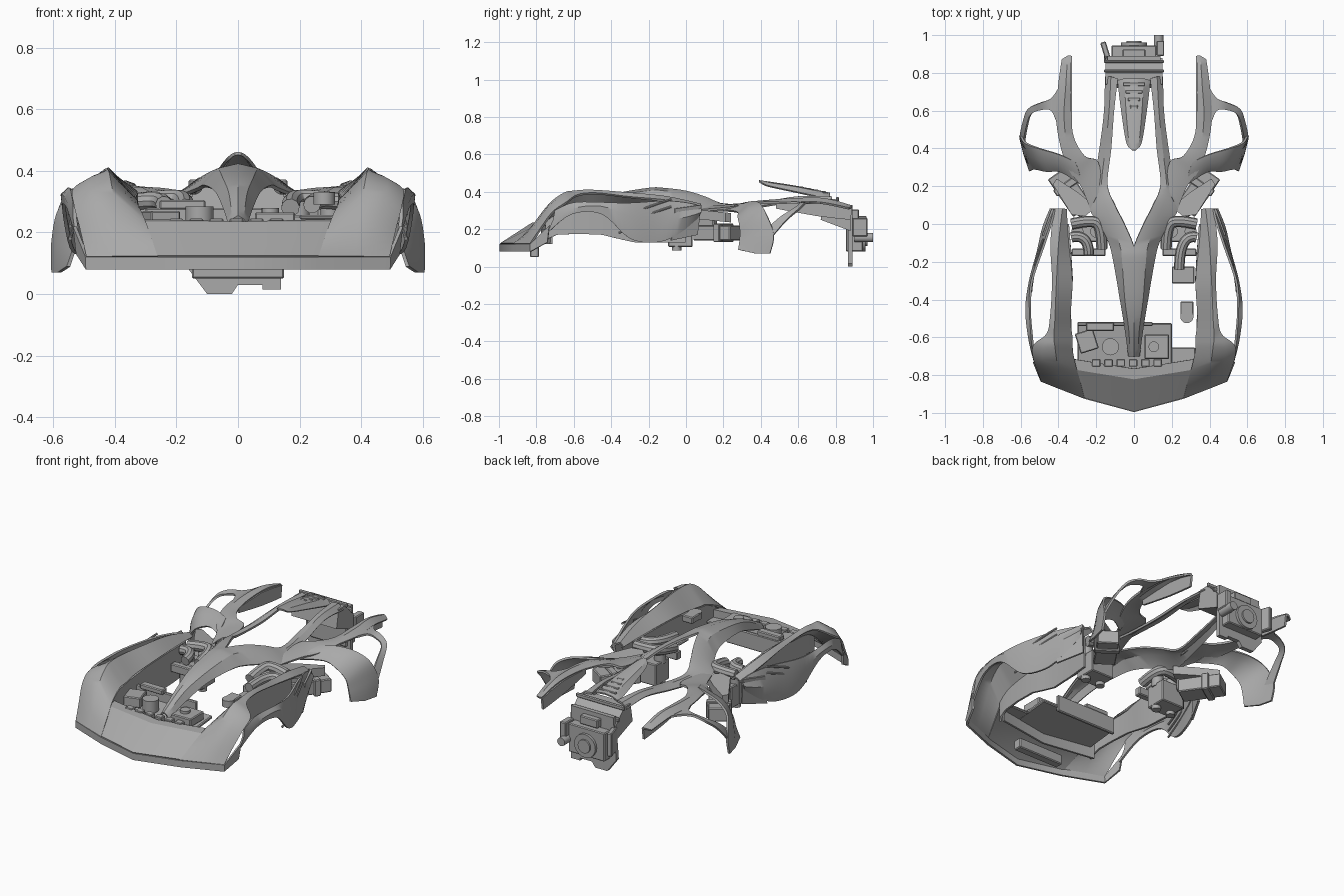
import bpy, bmesh, math
from mathutils import Matrix, Vector

old = bpy.data.objects.get("Cube")
if old:
    bpy.data.objects.remove(old, do_unlink=True)

grey = bpy.data.materials.new("plain grey")
grey.use_nodes = True
grey.diffuse_color = (.4, .4, .4, 1)
grey.node_tree.nodes["Principled BSDF"].inputs["Base Color"].default_value = (.4, .4, .4, 1)


def finish(ob, mirror=False, thick=0, bevel=0):
    """Apply material, modifiers and shading."""
    bpy.ops.object.select_all(action='DESELECT')
    ob.select_set(True)
    bpy.context.view_layer.objects.active = ob
    bpy.ops.object.convert(target='MESH')
    if not ob.data.materials:
        ob.data.materials.append(grey)
    if mirror:
        ob.modifiers.new("mirror", 'MIRROR')
    if thick:
        shell = ob.modifiers.new("shell", 'SOLIDIFY')
        shell.thickness = thick
        shell.offset = 0
    if bevel:
        edge = ob.modifiers.new("edge", 'BEVEL')
        edge.width = bevel
        edge.segments = 1
    bpy.ops.object.convert(target='MESH')
    bpy.ops.object.shade_smooth_by_angle(angle=math.radians(32))
    return ob


def mesh_object(name, bm):
    mesh = bpy.data.meshes.new(name)
    bmesh.ops.recalc_face_normals(bm, faces=bm.faces[:])
    bm.to_mesh(mesh)
    bm.free()
    ob = bpy.data.objects.new(name, mesh)
    bpy.context.collection.objects.link(ob)
    return ob


def spline(a, b, c, d, t):
    return (2*b + (c - a)*t + (2*a - 5*b + 4*c - d)*t*t + (3*b - a - 3*c + d)*t**3) / 2


def loft(name, rows, steps=5, thick=.012):
    """Smooth mirrored skin through rows of points, creased along the columns."""
    rows = [[Vector(p) for p in row] for row in rows]
    padded = [rows[0]] + rows + [rows[-1]]
    skin = []
    for i in range(len(rows) - 1):
        for s in range(steps):
            skin.append([spline(*q, s / steps) for q in zip(*padded[i:i + 4])])
    skin.append(rows[-1])
    bm = bmesh.new()
    grid = [[bm.verts.new((max(0, p.x), p.y, p.z)) for p in row] for row in skin]
    for r, n in zip(grid, grid[1:]):
        for k in range(len(r) - 1):
            bm.faces.new((r[k], r[k + 1], n[k + 1], n[k]))
    return finish(mesh_object(name, bm), True, thick)


def box(name, at, size, turn=0, tilt=0, mirror=False, bevel=.005):
    bm = bmesh.new()
    m = Matrix.Translation(at) @ Matrix.Rotation(turn, 4, 'Z') @ Matrix.Rotation(tilt, 4, 'X')
    bmesh.ops.create_cube(bm, size=1, matrix=m @ Matrix.Diagonal((*size, 1)))
    return finish(mesh_object(name, bm), mirror, 0, bevel)


def drum(name, at, radius, depth, axis='Z', mirror=False):
    bm = bmesh.new()
    m = Matrix.Translation(at)
    if axis == 'Y':
        m = m @ Matrix.Rotation(math.pi / 2, 4, 'X')
    bmesh.ops.create_cone(bm, cap_ends=True, segments=20, radius1=radius, radius2=radius,
                          depth=depth, matrix=m)
    return finish(mesh_object(name, bm), mirror)


def prism(name, outline, start, end, place, mirror=False):
    """Extrude a flat outline; place turns (u, v, depth) into a position."""
    bm = bmesh.new()
    a, b = [[bm.verts.new(place(u, v, d)) for u, v in outline] for d in (start, end)]
    bm.faces.new(a)
    bm.faces.new(b)
    for i in range(len(a)):
        j = (i + 1) % len(a)
        bm.faces.new((a[i], a[j], b[j], b[i]))
    return finish(mesh_object(name, bm), mirror)


def tube(name, points, radius, mirror=False):
    data = bpy.data.curves.new(name, 'CURVE')
    data.dimensions = '3D'
    data.bevel_depth = radius
    data.bevel_resolution = 3
    data.use_fill_caps = True
    s = data.splines.new('NURBS')
    s.points.add(len(points) - 1)
    for p, co in zip(s.points, points):
        p.co = (*co, 1)
    s.use_endpoint_u = True
    s.order_u = 3
    s.resolution_u = 6
    ob = bpy.data.objects.new(name, data)
    bpy.context.collection.objects.link(ob)
    return finish(ob, mirror)


# Nose: pointed bumper lip, sloping centre panel and ledge
loft("bumper_lip", [
    [(0, -.99, .08), (0, -.99, .12)],
    [(.26, -.92, .08), (.26, -.92, .12)],
    [(.49, -.83, .08), (.49, -.83, .12)],
    [(.52, -.74, .13), (.53, -.73, .22)]], steps=1)
loft("nose_panel", [
    [(0, -.99, .12), (0, -.82, .23), (0, -.77, .23), (0, -.77, .12)],
    [(.27, -.915, .12), (.31, -.77, .23), (.32, -.72, .24), (.32, -.72, .12)]], steps=1)

# Front fenders: inner edge, crest, shoulder and slot edge, running back
loft("front_fender_top", [
    [(.26, -.92, .12), (.38, -.874, .12), (.44, -.85, .12), (.49, -.83, .12)],
    [(.285, -.83, .19), (.39, -.8, .24), (.46, -.79, .24), (.51, -.77, .21)],
    [(.31, -.75, .25), (.41, -.72, .34), (.48, -.72, .33), (.53, -.71, .29)],
    [(.33, -.66, .29), (.42, -.65, .39), (.48, -.65, .37), (.53, -.64, .34)],
    [(.33, -.6, .3), (.425, -.6, .4), (.44, -.59, .39), (.46, -.58, .38)],
    [(.34, -.5, .31), (.42, -.5, .405), (.43, -.5, .4), (.44, -.48, .39)],
    [(.33, -.3, .33), (.41, -.3, .39), (.42, -.3, .38), (.43, -.3, .37)],
    [(.35, -.1, .32), (.4, -.1, .37), (.42, -.1, .36), (.44, -.1, .35)],
    [(.36, .08, .31), (.38, .08, .33), (.4, .08, .32), (.42, .08, .31)]])
loft("front_fender_side", [
    [(.53, -.7, .3), (.53, -.71, .25), (.52, -.74, .18)],
    [(.54, -.6, .34), (.555, -.6, .31), (.55, -.61, .28)],
    [(.55, -.45, .34), (.57, -.45, .32), (.565, -.45, .28)],
    [(.54, -.3, .34), (.55, -.3, .27), (.54, -.3, .15)],
    [(.48, -.12, .35), (.51, -.15, .25), (.5, -.16, .13)],
    [(.44, 0, .34), (.48, -.02, .26), (.47, -.05, .17)],
    [(.42, .08, .32), (.44, .08, .29), (.43, .06, .26)]])
loft("inner_wall", [
    [(.32, -.75, .24), (.32, -.75, .13)],
    [(.33, -.66, .29), (.33, -.69, .17)],
    [(.34, -.45, .31), (.34, -.45, .17)],
    [(.33, -.3, .33), (.33, -.28, .13)],
    [(.35, 0, .32), (.35, 0, .13)]], steps=2)
for k in range(3):
    lift = .04 * k
    tube("side_ridge", [(.545, -.36, .18 + lift), (.53, -.2, .24 + lift),
                        (.48, -.08, .28 + lift)], .006, mirror=True)

# Spine that arches over the cabin and splits into two rear arms
loft("spine_and_arms", [
    [(0, -.7, .25), (.015, -.7, .24), (.025, -.7, .22)],
    [(0, -.55, .33), (.025, -.55, .32), (.045, -.55, .28)],
    [(0, -.4, .38), (.045, -.4, .37), (.07, -.4, .33)],
    [(0, -.2, .415), (.06, -.2, .4), (.105, -.2, .35)],
    [(0, -.12, .415), (.07, -.12, .4), (.13, -.1, .34)],
    [(.05, 0, .4), (.11, 0, .38), (.18, 0, .32)],
    [(.1, .1, .37), (.15, .1, .35), (.23, .08, .3)],
    [(.14, .21, .33), (.17, .21, .33), (.21, .21, .3)],
    [(.12, .4, .34), (.15, .4, .34), (.18, .4, .32)],
    [(.105, .6, .37), (.13, .6, .37), (.155, .6, .35)],
    [(.085, .77, .37), (.12, .78, .37), (.15, .78, .34)]])

# Rear fenders: long branch, outer hoop and drooping front blade
loft("rear_branch", [
    [(.17, .2, .32), (.2, .14, .32), (.23, .08, .3)],
    [(.19, .33, .33), (.24, .28, .33), (.28, .2, .31)],
    [(.26, .36, .34), (.3, .33, .34), (.34, .28, .32)],
    [(.32, .46, .34), (.355, .43, .35), (.385, .4, .34)],
    [(.335, .6, .35), (.37, .58, .36), (.41, .56, .34)],
    [(.335, .75, .35), (.36, .74, .36), (.4, .72, .34)],
    [(.335, .89, .32), (.35, .89, .32), (.38, .87, .31)]])
loft("branch_wall", [
    [(.335, .48, .34), (.335, .48, .31)],
    [(.335, .7, .35), (.335, .7, .27)],
    [(.335, .89, .32), (.335, .88, .25)]], steps=2)
loft("rear_hoop", [
    [(.4, .72, .34), (.41, .54, .34)],
    [(.44, .665, .34), (.44, .6, .34)],
    [(.5, .64, .34), (.49, .605, .33)],
    [(.56, .61, .31), (.545, .58, .31)],
    [(.585, .54, .25), (.57, .5, .26)],
    [(.6, .47, .17), (.585, .41, .18)]])
loft("rear_blade", [
    [(.6, .45, .07), (.58, .37, .07), (.55, .28, .09)],
    [(.6, .47, .17), (.58, .38, .17), (.53, .29, .15)],
    [(.575, .43, .28), (.55, .36, .26), (.51, .29, .21)],
    [(.5, .4, .33), (.49, .34, .31), (.46, .28, .26)],
    [(.4, .37, .345), (.39, .32, .33), (.38, .275, .29)],
    [(.31, .33, .34), (.29, .28, .33), (.27, .2, .3)]])

# Tail fin with slats
loft("tail_fin", [
    [(0, .39, .457), (.01, .39, .455), (.02, .4, .45)],
    [(0, .44, .45), (.025, .44, .445), (.04, .44, .43)],
    [(0, .6, .425), (.04, .6, .42), (.065, .6, .395)],
    [(0, .77, .39), (.05, .77, .385), (.085, .76, .36)]], thick=.01)
for k in range(4):
    box("fin_slat", (0, .62 + .04 * k, .422 - .008 * k), (.04 + .025 * k, .018, .01), bevel=.003)

# Dashboard tray and equipment under the nose
box("dash_tray", (-.05, -.65, .2), (.5, .25, .02), tilt=.1)
box("dash_back_wall", (-.1, -.53, .23), (.4, .02, .1))
box("dash_pad", (-.18, -.545, .29), (.15, .045, .03))
box("dash_side_block", (-.25, -.62, .24), (.1, .11, .06), turn=.3)
box("dash_right_block", (.12, -.65, .24), (.13, .13, .05))
drum("dash_dial", (-.125, -.65, .25), .045, .07)
drum("small_dial", (.105, -.65, .265), .028, .03)
box("side_shelf", (.26, -.7, .19), (.13, .09, .015))
for k in range(6):
    box("dash_key", (-.2 + .065 * k, -.735, .23), (.045, .04, .03), bevel=.004)
box("nose_bracket", (0, -.81, .08), (.3, .05, .06))
box("floating_pod", (.28, -.45, .31), (.07, .08, .04))
drum("pod_end", (.28, -.49, .31), .035, .04)

# Side engines: blocks, drums and bent pipes
box("engine_block", (.25, -.03, .17), (.15, .13, .13), mirror=True)
box("engine_base", (.24, -.15, .23), (.18, .04, .05), mirror=True)
box("engine_rear_box", (.34, .17, .18), (.12, .24, .08), turn=-.6, mirror=True)
box("engine_rib", (.36, .2, .18), (.14, .04, .1), turn=-.6, mirror=True)
for x in (.2, .3):
    drum("engine_drum", (x, -.04, .26), .032, .08, mirror=True)
    drum("engine_foot", (x, -.05, .11), .025, .05, mirror=True)
for side in (1, -1):
    tube("outer_pipe", [(side * .33, 0, .3), (side * .24, .02, .31), (side * .17, 0, .31),
                        (side * .17, -.13, .28)], .03)
    tube("inner_pipe", [(side * .33, -.07, .3), (side * .24, -.05, .31),
                        (side * .24, -.16 - .04 * (side + 1), .29)], .028)
box("right_pipe_plate", (.26, -.27, .25), (.12, .09, .015))

# Angled plates and winglets behind the cabin doors
prism("angled_plate", [(.2, .09), (.26, .04), (.33, .05), (.43, .21), (.41, .24), (.3, .17)],
      .25, .3, lambda u, v, d: (u, v, d - .1 * (v - .1)), mirror=True)
box("plate_post", (.31, .1, .24), (.04, .14, .1), turn=-.6, mirror=True)
loft("door_winglet", [
    [(.43, .08, .33), (.41, .06, .17)],
    [(.48, -.06, .31), (.48, -.08, .14)]], steps=1)

# Rear gearbox
prism("gearbox_deck", [(.74, .36), (.72, .25), (.88, .19), (.88, .28), (.8, .36)],
      -.15, .15, lambda u, v, d: (d, u, v))
prism("rear_plate", [(-.14, .33), (-.16, .08), (-.1, 0), (-.02, 0), (0, .03), (.08, .03),
                     (.08, .015), (.14, .015), (.14, .33)],
      .865, .89, lambda u, v, d: (u, d, v))
box("gearbox_case", (0, .9, .165), (.24, .09, .17))
box("gearbox_cap", (0, .9, .28), (.12, .05, .05))
drum("gearbox_ring", (0, .945, .15), .07, .03, axis='Y')
drum("gearbox_hub", (0, .955, .15), .04, .03, axis='Y')
drum("drive_shaft", (.13, .95, .155), .025, .1, axis='Y')
box("rear_peg", (-.15, .915, .2), (.03, .1, .14), turn=.3)
box("right_peg", (.14, .93, .21), (.04, .08, .1))
for k in range(2):
    box("deck_rail", (0, .81 + .05 * k, .36 - .05 * k), (.32, .015, .025))
